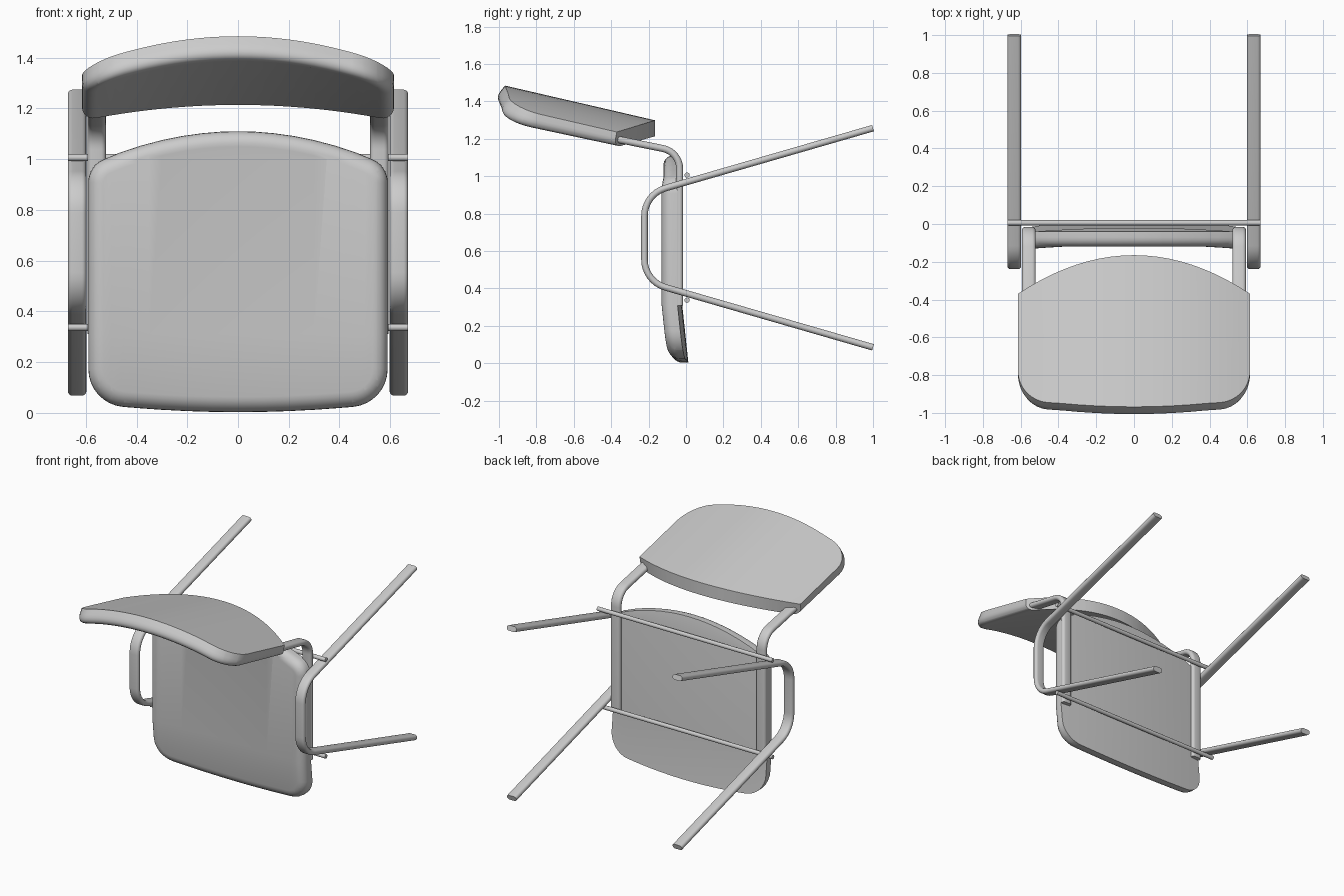
import bpy, bmesh, math
from mathutils import Vector

if "Cube" in bpy.data.objects:
    bpy.data.objects.remove(bpy.data.objects["Cube"])


def finish(name, bm, angle=35):
    bmesh.ops.recalc_face_normals(bm, faces=bm.faces[:])
    me = bpy.data.meshes.new(name)
    bm.to_mesh(me)
    bm.free()
    ob = bpy.data.objects.new(name, me)
    bpy.context.collection.objects.link(ob)
    bpy.ops.object.select_all(action='DESELECT')
    ob.select_set(True)
    bpy.context.view_layer.objects.active = ob
    bpy.ops.object.shade_smooth_by_angle(angle=math.radians(angle))
    return ob


def fillet(pts, n=8):
    """Round the corners of a 2D polyline; each point is (a, b, radius)."""
    out = []
    for i, (a, b, r) in enumerate(pts):
        p = Vector((a, b))
        if r == 0:
            out.append(p)
            continue
        u = (Vector(pts[i - 1][:2]) - p).normalized()
        v = (Vector(pts[i + 1][:2]) - p).normalized()
        half = u.angle(v) / 2
        c = p + (u + v).normalized() * (r / math.sin(half))
        start = p + u * (r / math.tan(half)) - c
        end = p + v * (r / math.tan(half)) - c
        ang = math.pi - 2 * half
        for k in range(n + 1):
            t = k / n
            out.append(c + (start * math.sin((1 - t) * ang) + end * math.sin(t * ang)) / math.sin(ang))
    return out


def flat_tube(name, x, path, width=0.073, thick=0.035):
    """Sweep a stadium section along a path in the y-z plane."""
    r = thick / 2
    sec = []
    for side in (1, -1):
        for k in range(9):
            a = -math.pi / 2 + math.pi * k / 8
            sec.append((side * (width / 2 - r + r * math.cos(a)), side * r * math.sin(a)))
    bm = bmesh.new()
    rings = []
    for i, p in enumerate(path):
        d0 = (p - path[i - 1]).normalized() if i else (path[1] - p).normalized()
        d1 = (path[i + 1] - p).normalized() if i < len(path) - 1 else d0
        d = (d0 + d1).normalized()
        nrm = Vector((-d.y, d.x)) / d.dot(d0)
        rings.append([bm.verts.new((x + s, p.x + nrm.x * t, p.y + nrm.y * t)) for s, t in sec])
    m = len(sec)
    for a, b in zip(rings, rings[1:]):
        for k in range(m):
            bm.faces.new((a[k], a[(k + 1) % m], b[(k + 1) % m], b[k]))
    bm.faces.new(rings[0])
    bm.faces.new(rings[-1])
    return finish(name, bm)


def panel(name, half, thick, radius, is_round, folds, deform):
    """Flat slab from a mirrored outline, front edge rounded, then bent."""
    outline = half + [Vector((-p.x, p.y)) for p in reversed(half) if abs(p.x) > 1e-5]
    bm = bmesh.new()
    back = [bm.verts.new((p.x, p.y, 0)) for p in outline]
    front = [bm.verts.new((p.x, p.y, thick)) for p in outline]
    n = len(outline)
    bm.faces.new(back)
    bm.faces.new(front)
    for k in range(n):
        j = (k + 1) % n
        bm.faces.new((back[k], back[j], front[j], front[k]))
    bmesh.ops.recalc_face_normals(bm, faces=bm.faces[:])
    edges = [e for e in bm.edges if all(v.co.z > thick - 1e-5 and is_round(v.co) for v in e.verts)]
    bmesh.ops.bevel(bm, geom=edges, offset=radius, segments=6, profile=0.5,
                    affect='EDGES', clamp_overlap=False)
    cuts = [((k * 0.05, 0, 0), (1, 0, 0)) for k in range(-12, 13)]
    cuts += [((0, f, 0), (0, 1, 0)) for f in folds]
    for co, no in cuts:
        bmesh.ops.bisect_plane(bm, geom=bm.verts[:] + bm.edges[:] + bm.faces[:],
                               dist=1e-5, plane_co=co, plane_no=no)
    for v in bm.verts:
        v.co = deform(*v.co)
    return finish(name, bm)


# Seat: dished panel standing upright, with a folded front lip
def seat_shape(x, z, depth):
    y = -0.02 - depth - 0.025 * (x / 0.59) ** 2
    y += 0.033 * max(0, 0.31 - z) / 0.31 - 0.02 * max(0, z - 1.0) / 0.11
    return (x, y, z)


seat_half = [(x, 0.003 + 0.018 * (x / 0.42) ** 2, 0) for x in (0, 0.1, 0.2, 0.3, 0.38)]
seat_half += [(0.59, 0.035, 0.15), (0.59, 0.975, 0.1)]
seat_half += [(x, 1.11 - 0.135 * (x / 0.59) ** 2, 0) for x in (0.46, 0.38, 0.3, 0.22, 0.14, 0.07, 0)]
panel("seat", fillet(seat_half), 0.09, 0.06, lambda c: True, (0.31, 1.0), seat_shape)


# Backrest: curved panel, rounded on the sides and far edge, square at the near edge
def back_shape(x, y, depth):
    t = (-0.17 - y) / 0.8
    z = 1.30 + 0.185 * t - 0.11 * (x / 0.615) ** 2 - depth
    return (x, y - 0.8 * depth * max(0, t), z)


back_half = [(x, -0.968 + 0.02 * (x / 0.4) ** 2, 0) for x in (0, 0.1, 0.2, 0.3, 0.38)]
back_half += [(0.615, -0.935, 0.17)]
back_half += [(0.615 * k / 10, -0.165 - 0.205 * (k / 10) ** 2, 0) for k in range(10, -1, -1)]
panel("backrest", fillet(back_half), 0.085, 0.055, lambda c: c.y < -0.365, (), back_shape)

# Side frames: leg loops and the tubes joining seat to backrest
leg_path = fillet([(1.0, 1.257, 0), (-0.222, 0.904, 0.155), (-0.222, 0.438, 0.155), (1.0, 0.085, 0)])
post_path = fillet([(-0.034, 0.31, 0), (-0.034, 1.13, 0.11), (-0.43, 1.21, 0)])
for side, label in ((-1, "left"), (1, "right")):
    flat_tube("leg_loop_" + label, side * 0.634, leg_path)
    flat_tube("back_post_" + label, side * 0.557, post_path, thick=0.037)

# Cross rods under the seat
for name, z in (("rear_cross_rod", 1.006), ("front_cross_rod", 0.337)):
    bpy.ops.mesh.primitive_cylinder_add(vertices=20, radius=0.014, depth=1.34,
                                        location=(0, 0.006, z), rotation=(0, math.pi / 2, 0))
    bpy.context.object.name = name
    bpy.ops.object.shade_smooth_by_angle(angle=math.radians(35))
